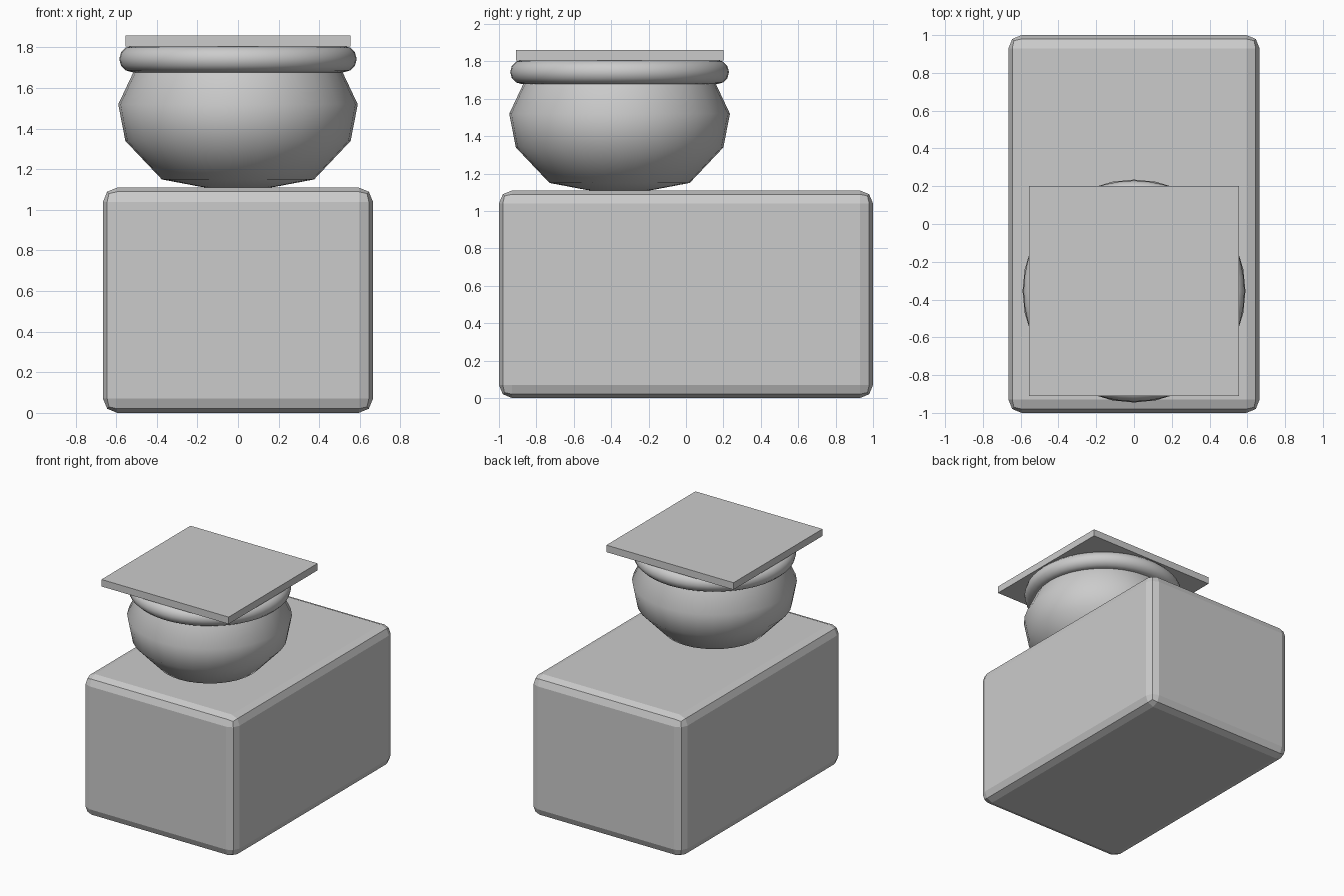
import bpy, bmesh, math

if "Cube" in bpy.data.objects:
    bpy.data.objects.remove(bpy.data.objects["Cube"])

CY = -0.355  # pot centre along y


def block(name, size, loc):
    bpy.ops.mesh.primitive_cube_add(size=1, location=loc)
    ob = bpy.context.object
    ob.name = name
    ob.scale = size
    bpy.ops.object.transform_apply(location=False, rotation=False, scale=True)
    return ob


# base block with chamfer-rounded edges
base = block("base_block", (1.33, 2.0, 1.11), (0, 0, 0.555))
bev = base.modifiers.new("bevel", 'BEVEL')
bev.width = 0.07
bev.segments = 2

# pot body: revolved (radius, height) profile, open under the rim
profile = [(0.19, 1.115), (0.375, 1.15), (0.555, 1.34), (0.59, 1.52), (0.505, 1.70)]
N = 32
bm = bmesh.new()
rings = [[bm.verts.new((r * math.cos(2 * math.pi * i / N),
                        r * math.sin(2 * math.pi * i / N), z)) for i in range(N)]
         for r, z in profile]
for a, b in zip(rings, rings[1:]):
    for i in range(N):
        j = (i + 1) % N
        bm.faces.new((a[i], a[j], b[j], b[i]))
# bottom closes to a pole sunk into the block
pole = bm.verts.new((0, 0, 1.085))
for i in range(N):
    bm.faces.new((pole, rings[0][(i + 1) % N], rings[0][i]))
me = bpy.data.meshes.new("pot_body")
bm.to_mesh(me)
bm.free()
pot = bpy.data.objects.new("pot_body", me)
pot.location = (0, CY, 0)
bpy.context.collection.objects.link(pot)
for p in me.polygons:
    p.use_smooth = True

# rounded rim
bpy.ops.mesh.primitive_torus_add(location=(0, CY, 1.743), major_radius=0.52,
                                 minor_radius=0.065, major_segments=48, minor_segments=12)
rim = bpy.context.object
rim.name = "pot_rim"
bpy.ops.object.shade_smooth_by_angle(angle=math.radians(35))

# square lid plate
block("lid_plate", (1.11, 1.11, 0.055), (0, CY, 1.8325))
